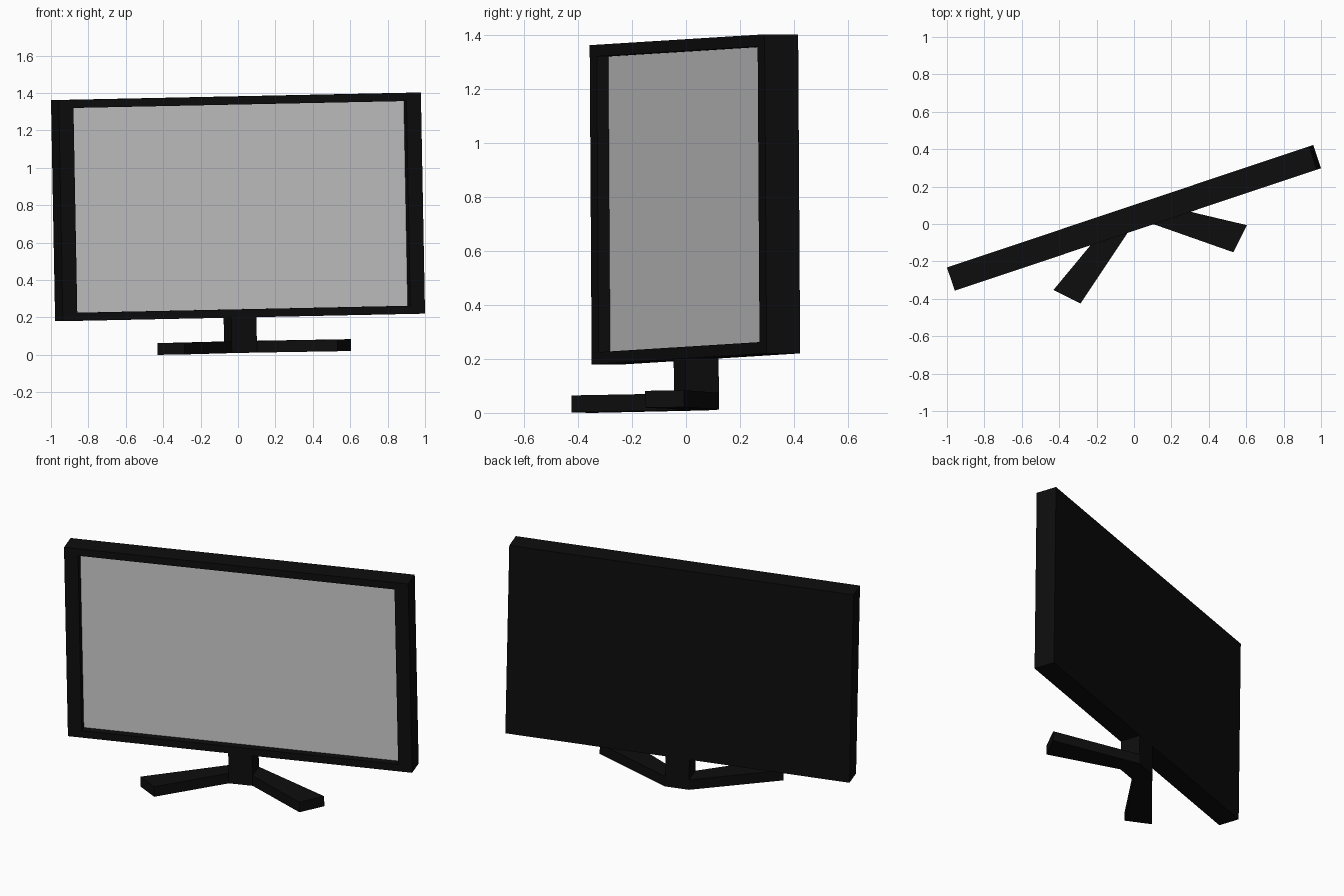
import bpy, bmesh, math
from mathutils import Matrix, Vector

if "Cube" in bpy.data.objects:
    bpy.data.objects.remove(bpy.data.objects["Cube"])

# Whole set is turned on its stand and leans very slightly sideways
POSE = (Matrix.Translation((0, 0.033, 0.791))
        @ Matrix.Rotation(math.radians(18.5), 4, 'Z')
        @ Matrix.Rotation(math.radians(-1.13), 4, 'Y'))

black = bpy.data.materials.new("black_plastic")
black.diffuse_color = (0.004, 0.004, 0.004, 1)
black.use_nodes = True
black.node_tree.nodes["Principled BSDF"].inputs["Base Color"].default_value = black.diffuse_color


def finish(bm, name, mat=None):
    me = bpy.data.meshes.new(name)
    bm.to_mesh(me)
    bm.free()
    if mat:
        me.materials.append(mat)
    ob = bpy.data.objects.new(name, me)
    ob.matrix_world = POSE
    bpy.context.collection.objects.link(ob)
    return ob


def prism(name, outline, z0, z1, mat):
    bm = bmesh.new()
    face = bm.faces.new([bm.verts.new((x, y, z0)) for x, y in outline])
    ext = bmesh.ops.extrude_face_region(bm, geom=[face])["geom"]
    top = [g for g in ext if isinstance(g, bmesh.types.BMVert)]
    bmesh.ops.translate(bm, verts=top, vec=(0, 0, z1 - z0))
    bmesh.ops.recalc_face_normals(bm, faces=bm.faces)
    return finish(bm, name, mat)


HW, HD, HH = 1.021, 0.0655, 0.591      # half size of the housing
SW, SH, RECESS = 0.939, 0.5475, 0.045  # half size and depth of the screen

# Housing: box with an inset front pocket, open where the screen sits
bm = bmesh.new()
bmesh.ops.create_cube(bm, size=2, matrix=Matrix.Diagonal((HW, HD, HH, 1)))
bm.normal_update()
front = min(bm.faces, key=lambda f: f.normal.y)
bmesh.ops.inset_region(bm, faces=[front], thickness=0.04)
for v in front.verts:
    v.co = Vector((math.copysign(SW, v.co.x), -HD, math.copysign(SH, v.co.z)))
pocket = bmesh.ops.inset_region(bm, faces=[front], thickness=0, depth=0)
for v in front.verts:
    v.co = Vector((math.copysign(SW, v.co.x), -HD + RECESS, math.copysign(SH, v.co.z)))
bmesh.ops.delete(bm, geom=[front], context='FACES_ONLY')
finish(bm, "housing", black)

# Screen panel at the bottom of the pocket
bm = bmesh.new()
y = -HD + RECESS
bm.faces.new([bm.verts.new((sx * SW, y, sz * SH))
              for sx, sz in ((-1, -1), (1, -1), (1, 1), (-1, 1))])
finish(bm, "screen")

# Stand: two splayed feet joined at a hub, mirrored from one half outline
half = [(0.071, -0.063), (0.431, -0.343), (0.545, -0.229), (0.071, 0.065)]
outline = half + [(-x, y) for x, y in reversed(half)]
prism("stand_feet", outline, -0.7805, -0.718, black)

# Neck between the hub and the housing
neck = [(-0.071, -0.063), (0.071, -0.063), (0.071, 0.065), (-0.071, 0.065)]
prism("stand_neck", neck, -0.718, -HH, black)
